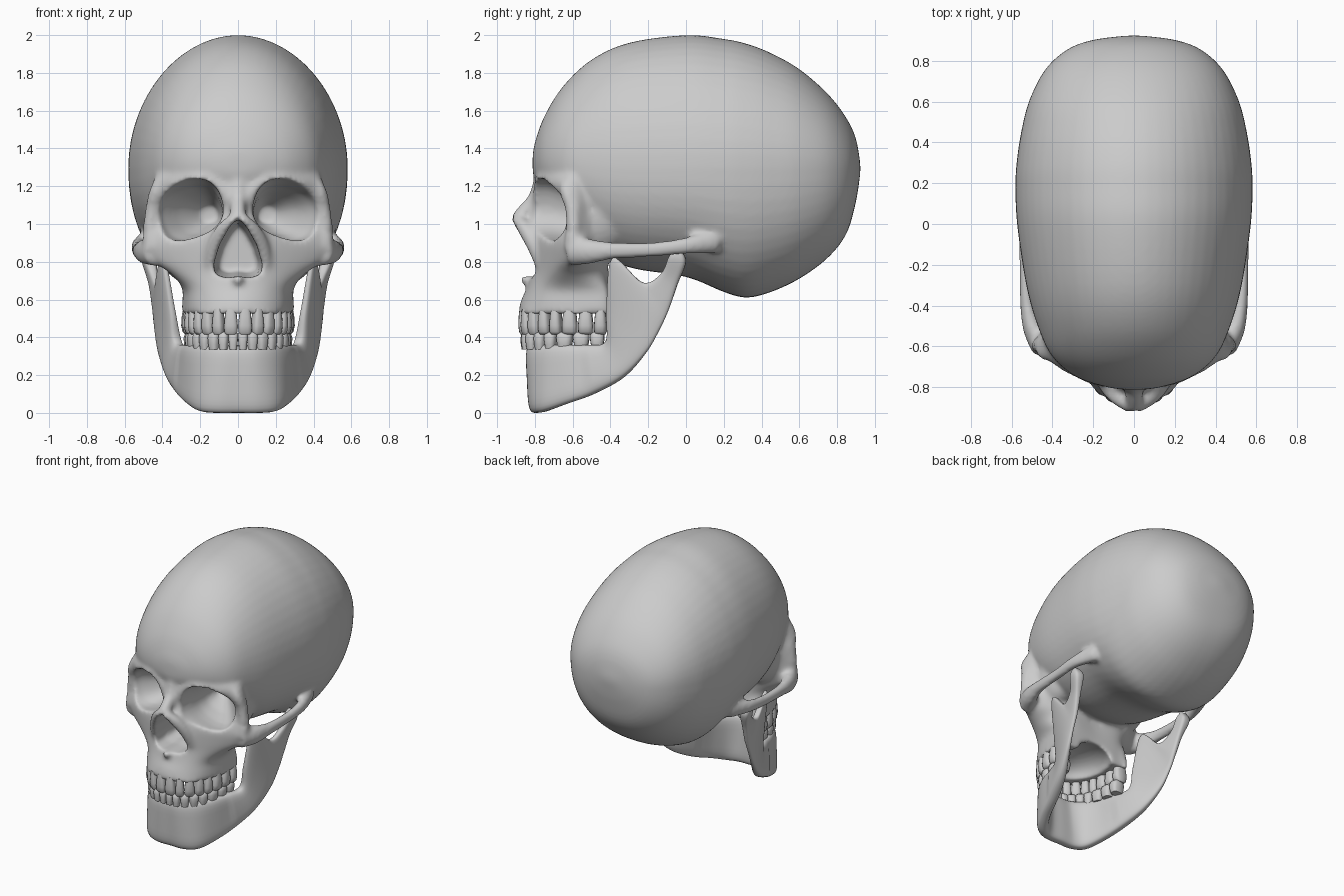
import bpy, bmesh, math
from mathutils import Vector, Matrix

if "Cube" in bpy.data.objects:
    bpy.data.objects.remove(bpy.data.objects["Cube"])


def spline(pts, n, closed=False):
    """Catmull-Rom through tuples of any length."""
    m, out = len(pts), []
    get = (lambda i: pts[i % m]) if closed else (lambda i: pts[max(0, min(m - 1, i))])
    for i in range(m if closed else m - 1):
        a, b, c, d = get(i - 1), get(i), get(i + 1), get(i + 2)
        for k in range(n):
            t = k / n
            out.append(tuple(0.5 * (2 * q + (r - p) * t + (2 * p - 5 * q + 4 * r - s) * t * t
                                    + (3 * q - p - 3 * r + s) * t ** 3)
                             for p, q, r, s in zip(a, b, c, d)))
    if not closed:
        out.append(tuple(pts[-1]))
    return out


def oval(count, n=2.0):
    """Unit superellipse points."""
    f = lambda v: math.copysign(abs(v) ** (2 / n), v)
    return [(f(math.cos(2 * math.pi * i / count)), f(math.sin(2 * math.pi * i / count)))
            for i in range(count)]


def skin(bm, rings):
    """Closed loft through rings with equal point counts."""
    vs = [[bm.verts.new(p) for p in r] for r in rings]
    n = len(vs[0])
    for a, b in zip(vs, vs[1:]):
        for i in range(n):
            bm.faces.new((a[i], a[(i + 1) % n], b[(i + 1) % n], b[i]))
    bm.faces.new(vs[0])
    bm.faces.new(vs[-1])


def tube(bm, path, tall=1.0):
    """Bar through (x, y, z, radius) points, stretched upright by tall."""
    p = spline(path, 6)
    rings = []
    for i, q in enumerate(p):
        t = Vector(p[min(i + 1, len(p) - 1)][:3]) - Vector(p[max(i - 1, 0)][:3])
        rot = t.to_track_quat('Z', 'Y')
        ring = [rot @ Vector((a * q[3], b * q[3], 0)) for a, b in oval(16)]
        rings.append([Vector(q[:3]) + Vector((v.x, v.y, v.z * tall)) for v in ring])
    skin(bm, rings)


def ball(bm, c, r):
    bmesh.ops.create_uvsphere(bm, u_segments=32, v_segments=20, radius=1,
                              matrix=Matrix.Translation(c) @ Matrix.Diagonal((*r, 1)))


def finish(bm, name):
    bmesh.ops.recalc_face_normals(bm, faces=bm.faces)
    me = bpy.data.meshes.new(name)
    bm.to_mesh(me)
    bm.free()
    me.polygons.foreach_set("use_smooth", [True] * len(me.polygons))
    ob = bpy.data.objects.new(name, me)
    bpy.context.collection.objects.link(ob)
    return ob


def remesh(ob, size):
    m = ob.modifiers.new("remesh", 'REMESH')
    m.mode, m.voxel_size, m.use_smooth_shade = 'VOXEL', size, True


# Braincase: y, top, bottom, half width, widest height
bm = bmesh.new()
case = [(-.812, 1.36, 1.29, .03, 1.325), (-.80, 1.43, 1.23, .13, 1.33), (-.75, 1.57, 1.17, .28, 1.33),
        (-.65, 1.73, 1.04, .40, 1.32), (-.5, 1.87, .87, .472, 1.31), (-.3, 1.96, .77, .528, 1.3),
        (0, 2.0, .72, .573, 1.3), (.2, 1.98, .64, .581, 1.3), (.32, 1.955, .61, .573, 1.3),
        (.45, 1.905, .64, .553, 1.3), (.6, 1.82, .71, .515, 1.3), (.75, 1.69, .82, .44, 1.3),
        (.85, 1.56, .95, .335, 1.29), (.9, 1.45, 1.12, .21, 1.29), (.923, 1.32, 1.27, .04, 1.295)]
skin(bm, [[(w * (a if b > 0 else c), y, zc + (b * (top - zc) if b > 0 else d * (zc - bot)))
           for (a, b), (c, d) in zip(oval(56, 1.96), oval(56, 2.25))]
          for y, top, bot, w, zc in spline(case, 5)])

# Face block: half outlines (x, y) from the front middle to the back, by height
face = [(.525, (0, -.888), (.16, -.845), (.265, -.69), (.297, -.43), (.2, -.41), (0, -.41)),
        (.59, (0, -.875), (.16, -.825), (.262, -.69), (.292, -.43), (.2, -.41), (0, -.41)),
        (.66, (0, -.845), (.16, -.805), (.27, -.68), (.292, -.45), (.2, -.41), (0, -.41)),
        (.74, (0, -.825), (.16, -.79), (.345, -.665), (.335, -.52), (.22, -.42), (0, -.42)),
        (.82, (0, -.82), (.16, -.79), (.45, -.63), (.44, -.54), (.25, -.42), (0, -.42)),
        (.90, (0, -.84), (.16, -.79), (.47, -.63), (.47, -.55), (.3, -.42), (0, -.42)),
        (1.0, (0, -.84), (.13, -.79), (.45, -.615), (.46, -.54), (.3, -.42), (0, -.42)),
        (1.1, (0, -.82), (.08, -.79), (.45, -.62), (.45, -.54), (.3, -.42), (0, -.42)),
        (1.22, (0, -.79), (.2, -.795), (.425, -.66), (.435, -.55), (.3, -.4), (0, -.4)),
        (1.32, (0, -.77), (.2, -.75), (.385, -.61), (.385, -.5), (.3, -.4), (0, -.4))]
rows = []
for z, *half in face:
    rows.append([c for x, y in half + [(-x, y) for x, y in half[-2:0:-1]] for c in (x, y, z)])
skin(bm, [spline([r[i:i + 3] for i in range(0, len(r), 3)], 5, True) for r in spline(rows, 5)])

# Nasal bones and spine
tube(bm, [(0, -.75, 1.22, .06), (0, -.795, 1.13, .045), (0, -.86, 1.06, .042), (0, -.905, 1.02, .032)])
tube(bm, [(0, -.79, .70, .035), (0, -.845, .705, .03), (0, -.88, .715, .015)])
for s in (1, -1):
    # Nose rims, outer eye rims, temple walls, cheek arches
    tube(bm, [(s * .015, -.90, 1.03, .03), (s * .075, -.85, .97, .042), (s * .125, -.80, .88, .042),
              (s * .15, -.77, .78, .03)])
    tube(bm, [(s * .37, -.62, 1.27, .03), (s * .428, -.632, 1.18, .038), (s * .452, -.602, 1.08, .038),
              (s * .462, -.595, .97, .042), (s * .455, -.60, .87, .05)])
    ball(bm, (s * .30, -.46, 1.06), (.135, .18, .22))
    tube(bm, [(s * .44, -.61, .86, .062), (s * .495, -.51, .855, .05), (s * .525, -.38, .86, .034),
              (s * .533, -.18, .865, .030), (s * .528, 0, .885, .034), (s * .47, .16, .91, .05)], 1.35)
skull = finish(bm, "skull")

# Cutters: eye sockets, nose opening, palate
bm = bmesh.new()
for s in (1, -1):
    rings = []
    for y, cx, cz, rx, rz in [(-1.05, .265, 1.08, .188, .155), (-.74, .265, 1.078, .186, .153),
                              (-.66, .258, 1.06, .175, .142), (-.6, .243, 1.055, .16, .133),
                              (-.5, .20, 1.05, .115, .10), (-.38, .15, 1.05, .045, .045)]:
        a = -.3
        rings.append([(s * (cx + rx * u * math.cos(a) - rz * v * math.sin(a)), y,
                       cz + rx * u * math.sin(a) + rz * v * math.cos(a)) for u, v in oval(32, 2.45)])
    skin(bm, rings)
hole = [(0, 1.03), (.045, .985), (.098, .89), (.128, .79), (.122, .735), (.065, .715), (0, .724)]
hole += [(-x, z) for x, z in hole[-2:0:-1]]
skin(bm, [[(x * k, y, .85 + (z - .85) * k) for x, z in hole]
          for y, k in ((-1.05, 1), (-.7, 1), (-.52, .8))])
ball(bm, (0, -.56, .52), (.18, .24, .12))
cutter = finish(bm, "cutter")
cutter.hide_render = True
remesh(cutter, .012)

remesh(skull, .015)
cut = skull.modifiers.new("openings", 'BOOLEAN')
cut.operation, cut.solver, cut.object = 'DIFFERENCE', 'EXACT', cutter
remesh(skull, .0135)
sm = skull.modifiers.new("soften", 'SMOOTH')
sm.factor, sm.iterations = .5, 6

# Lower jaw: lower edge, upper edge, thickness, from the chin to the joint
jaw = [(0, -.79, 0, 0, -.808, .36, .10), (.11, -.787, 0, .09, -.802, .36, .10),
       (.19, -.745, .008, .175, -.745, .36, .10), (.25, -.64, .045, .235, -.65, .36, .095),
       (.305, -.49, .10, .275, -.52, .36, .09), (.365, -.33, .19, .315, -.42, .38, .075),
       (.412, -.21, .32, .345, -.42, .55, .055), (.432, -.14, .44, .395, -.39, .82, .045),
       (.44, -.09, .55, .42, -.23, .69, .045), (.455, -.045, .68, .445, -.13, .74, .05),
       (.475, 0, .80, .47, -.09, .83, .075), (.475, -.03, .865, .475, -.06, .865, .05)]
full = [(-a, b, c, -d, e, f, g) for a, b, c, d, e, f, g in jaw[:0:-1]] + jaw
st = spline(full, 6)
mids = [(Vector(q[:3]) + Vector(q[3:6])) / 2 for q in st]
bm = bmesh.new()
rings = []
for i, q in enumerate(st):
    axis = (Vector(q[3:6]) - Vector(q[:3])) / 2
    nor = (mids[min(i + 1, len(st) - 1)] - mids[max(i - 1, 0)]).cross(axis).normalized()
    rings.append([mids[i] + axis * u + nor * v * q[6] / 2 * (1 - .15 * (1 - u * u) * (abs(q[0]) < .3))
                  for u, v in oval(28, 3.2)])
skin(bm, rings)
finish(bm, "lower_jaw")

# Teeth along the dental arch
arch = [Vector(p) for p in spline([(0, -.86), (.09, -.847), (.165, -.79), (.215, -.71),
                                   (.243, -.6), (.253, -.40)], 20)]


def on_arch(d):
    for a, b in zip(arch, arch[1:]):
        seg = (b - a).length
        if d <= seg:
            break
        d -= seg
    t = (b - a).normalized()
    return a + t * d, t


def teeth(name, widths, root, tip, inset):
    bm = bmesh.new()
    for s in (1, -1):
        d = 0
        for i, w in enumerate(widths):
            p, t = on_arch(d + w / 2)
            d += w
            out = Vector((t.y, -t.x))
            p = p - out * inset
            depth = .06 + .04 * i / 7
            rings = []
            for h, k, e in ((0, .74, .8), (.3, .86, .95), (.65, .98, 1), (.9, .95, .85), (1, .72, .55)):
                ring = []
                for u, v in oval(14, 3):
                    q = p + t * u * w * k / 2 + out * v * depth * e / 2
                    ring.append((s * q.x, q.y, root + (tip - root) * h))
                rings.append(ring)
            skin(bm, rings)
    ob = finish(bm, name)
    bpy.context.view_layer.objects.active = ob
    ob.select_set(True)
    bpy.ops.object.shade_smooth_by_angle(angle=math.radians(50))
    ob.select_set(False)


teeth("upper_teeth", (.075, .062, .07, .065, .065, .085, .085, .07), .55, .415, 0)
teeth("lower_teeth", (.052, .055, .065, .065, .068, .09, .09, .08), .335, .428, .012)
